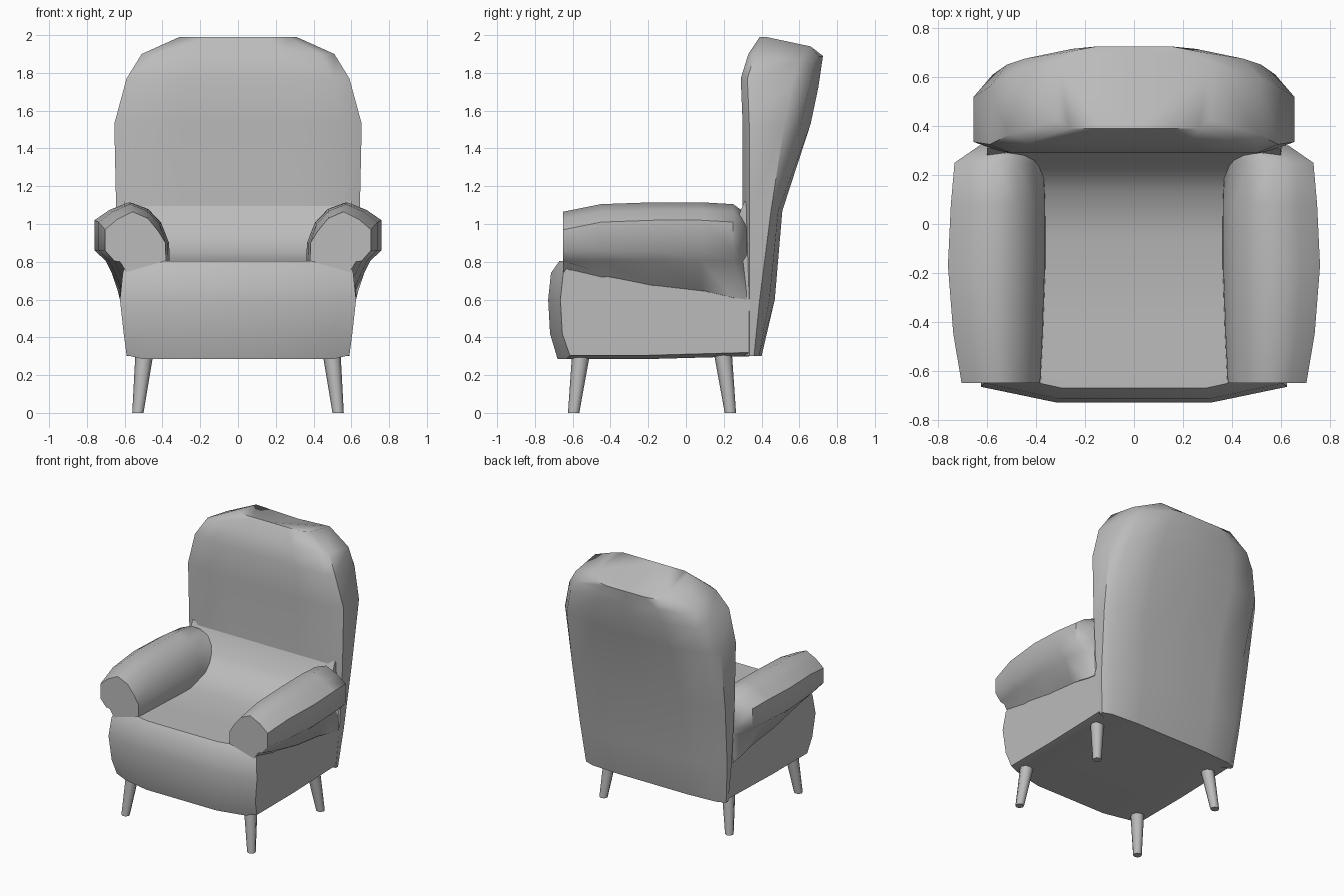
import bpy, math
from mathutils import Vector

if "Cube" in bpy.data.objects:
    bpy.data.objects.remove(bpy.data.objects["Cube"])

fabric = bpy.data.materials.new("grey fabric")
fabric.use_nodes = True
GREY = (0.5, 0.5, 0.5, 1)
fabric.diffuse_color = GREY
fabric.node_tree.nodes["Principled BSDF"].inputs["Base Color"].default_value = GREY


def loft(name, rings, angle=50):
    """Skin a list of equal-length closed rings and cap both ends."""
    n = len(rings[0])
    verts = [p for ring in rings for p in ring]
    faces = []
    for r in range(len(rings) - 1):
        for i in range(n):
            j = (i + 1) % n
            faces.append((r * n + i, r * n + j, (r + 1) * n + j, (r + 1) * n + i))
    last = (len(rings) - 1) * n
    faces += [tuple(reversed(range(n))), tuple(range(last, last + n))]
    mesh = bpy.data.meshes.new(name)
    mesh.from_pydata(verts, [], faces)
    mesh.materials.append(fabric)
    obj = bpy.data.objects.new(name, mesh)
    bpy.context.collection.objects.link(obj)
    bpy.ops.object.select_all(action='DESELECT')
    obj.select_set(True)
    bpy.context.view_layer.objects.active = obj
    bpy.ops.object.mode_set(mode='EDIT')
    bpy.ops.mesh.select_all(action='SELECT')
    bpy.ops.mesh.normals_make_consistent(inside=False)
    bpy.ops.object.mode_set(mode='OBJECT')
    bpy.ops.object.shade_smooth_by_angle(angle=math.radians(angle))
    return obj


# Backrest: rows of z, half width, front y, side y, back y, back z
back_rows = [
    (0.30, 0.59, 0.30, 0.36, 0.40, 0.30),
    (0.60, 0.62, 0.30, 0.39, 0.47, 0.60),
    (1.07, 0.645, 0.30, 0.45, 0.51, 1.07),
    (1.53, 0.655, 0.30, 0.52, 0.66, 1.53),
    (1.77, 0.59, 0.29, 0.56, 0.70, 1.72),
    (1.90, 0.51, 0.33, 0.60, 0.715, 1.82),
    (1.99, 0.31, 0.39, 0.66, 0.725, 1.89),
]
rings = []
for z, w, yf, ys, yb, zb in back_rows:
    ring = [(u * w, yf + (0.035 if abs(u) == 1 else 0), z)
            for u in (-1, -0.85, -0.45, 0, 0.45, 0.85, 1)]
    ring += [(w, ys, (z + zb) / 2)]
    ring += [(u * w, yb - (0.35 * (yb - ys) if abs(u) > 0.8 else 0), zb)
             for u in (0.88, 0.5, 0, -0.5, -0.88)]
    ring += [(-w, ys, (z + zb) / 2)]
    rings.append(ring)
loft("backrest", rings)

# Seat and base: one side profile of y, z, half width, bowed at the front
profile = [
    (0.34, 0.30, 0.59), (-0.20, 0.285, 0.59), (-0.68, 0.285, 0.59), (-0.72, 0.42, 0.605),
    (-0.73, 0.60, 0.625), (-0.715, 0.74, 0.61), (-0.67, 0.805, 0.59), (-0.40, 0.805, 0.59),
    (-0.05, 0.80, 0.60), (0.13, 0.85, 0.60), (0.24, 0.95, 0.60), (0.31, 1.12, 0.60),
    (0.36, 1.10, 0.60), (0.36, 0.60, 0.62),
]
rings = []
for u in (-1, -0.85, -0.5, 0, 0.5, 0.85, 1):
    bow = 0.065 * max(0, (abs(u) - 0.5) / 0.5)
    lift = 0.02 if abs(u) == 1 else 0
    rings.append([(u * w, y + (bow if y < -0.6 else 0), z + (lift if z < 0.4 else 0))
                  for y, z, w in profile])
loft("seat_base", rings)

# Armrests: rolled section swept from front to back
section = [
    (0.36, 0.74), (0.365, 0.90), (0.41, 1.01), (0.48, 1.08), (0.58, 1.115), (0.68, 1.075),
    (0.76, 1.02), (0.76, 0.86), (0.70, 0.805),
]
# Rows of y, inner shift, width scale, height shift, low outer z
arm_rows = [
    (-0.65, 0.02, 0.81, -0.05, 0.80), (-0.45, 0.01, 0.92, -0.01, 0.74),
    (-0.17, 0, 1, 0, 0.68), (0.08, 0, 0.97, 0, 0.65), (0.25, 0.005, 0.92, -0.01, 0.61),
    (0.32, -0.04, 0.78, -0.06, 0.60),
]
for side, label in ((1, "left"), (-1, "right")):
    rings = []
    for y, shift, k, dz, low in arm_rows:
        ring = [(side * (0.36 + shift + (x - 0.36) * k), y,
                 z + (dz if z > 1 else 0)) for x, z in section]
        ring += [(side * 0.625, y, low), (side * 0.5, y, 0.6)]
        rings.append(ring)
    loft(label + "_armrest", rings)

# Legs: tapered and splayed outwards
for side, label in ((1, "left"), (-1, "right")):
    for end, top_y, foot_y in (("front", -0.555, -0.595), ("back", 0.195, 0.235)):
        rings = []
        for x, y, z, r in ((0.53, foot_y, 0, 0.03), (0.495, top_y, 0.32, 0.048)):
            rings.append([(side * x + r * math.cos(a), y + r * math.sin(a), z)
                          for a in (math.tau * i / 8 for i in range(8))])
        loft(f"{end}_{label}_leg", rings)
